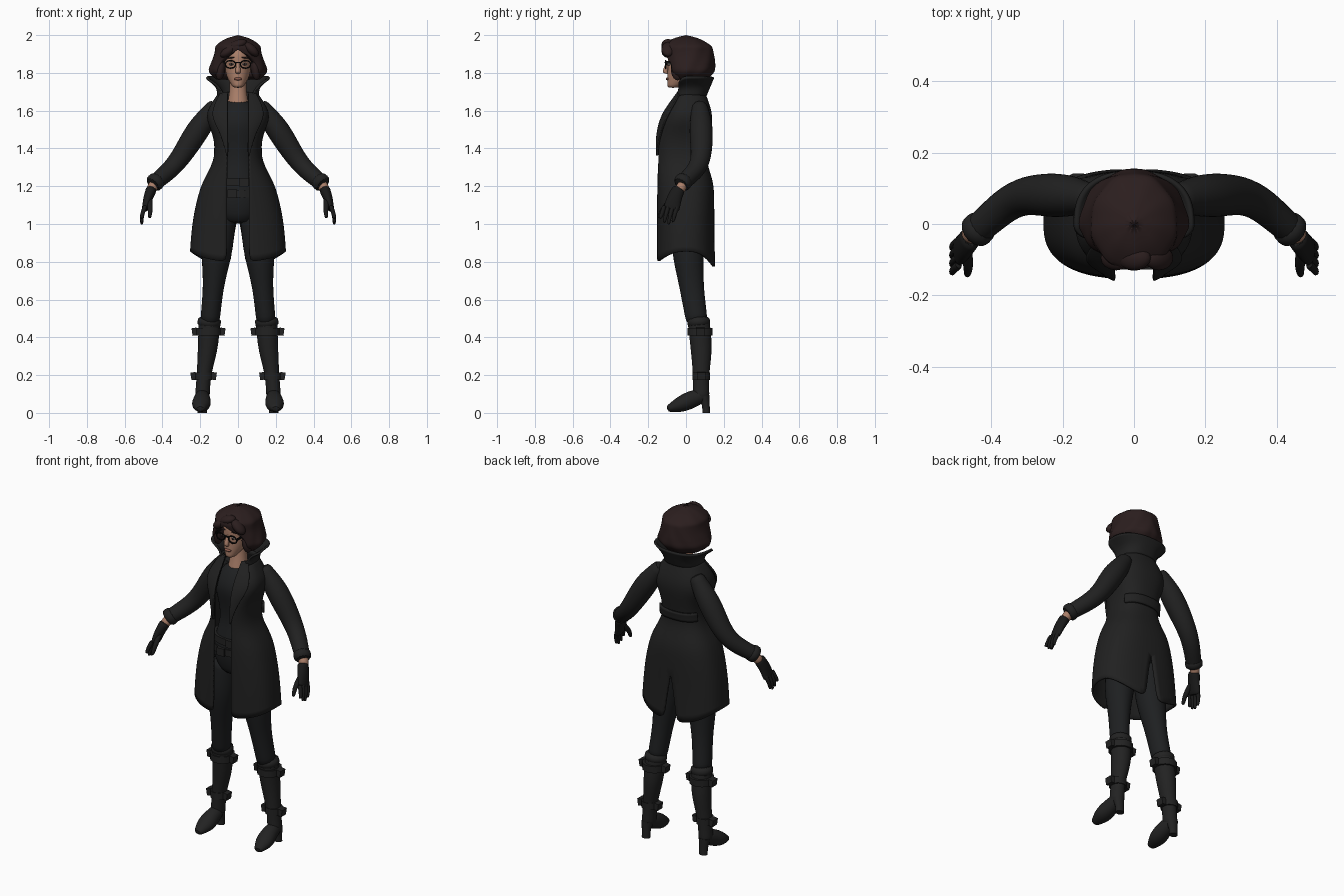
import bpy, bmesh
from math import sin, cos, asin, pi, radians
from mathutils import Vector, Matrix, Euler

if "Cube" in bpy.data.objects:
    bpy.data.objects.remove(bpy.data.objects["Cube"])


def material(name, *color):
    mat = bpy.data.materials.new(name)
    mat.use_nodes = True
    mat.diffuse_color = (*color, 1)
    shader = mat.node_tree.nodes["Principled BSDF"]
    shader.inputs["Base Color"].default_value = (*color, 1)
    shader.inputs["Roughness"].default_value = .8
    return mat


COAT = material("coat black", .015, .015, .015)
CLOTH = material("charcoal cloth", .013, .014, .015)
LEATHER = material("boot leather", .016, .016, .016)
GLOVE = material("glove black", .01, .01, .01)
HAIR = material("dark brown hair", .024, .013, .013)
SKIN = material("skin", .4, .21, .14)
LIPS = material("lips", .25, .1, .07)
FRAME = material("glasses black", .004, .004, .004)
WHITE = material("eye white", .45, .4, .37)


def along(keys, t):
    """Smooth curve through evenly spaced numbers or vectors."""
    if len(keys) == 1:
        return keys[0]
    last = len(keys) - 1
    i = min(int(t * last), last - 1)
    f = t * last - i
    a, b = keys[i], keys[i + 1]
    before = keys[i - 1] if i > 0 else 2 * a - b
    after = keys[i + 2] if i + 2 <= last else 2 * b - a
    bend = 2 * before - 5 * a + 4 * b - after
    twist = 3 * (a - b) + after - before
    return a + (b - before) * (f / 2) + bend * (f * f / 2) + twist * (f ** 3 / 2)


def finish(bm, name, mat, mirror=False, subsurf=0, thick=0):
    """Turn a bmesh into a smooth object with optional modifiers."""
    mesh = bpy.data.meshes.new(name)
    bm.to_mesh(mesh)
    bm.free()
    mesh.materials.append(mat)
    ob = bpy.data.objects.new(name, mesh)
    bpy.context.collection.objects.link(ob)
    bpy.ops.object.select_all(action='DESELECT')
    ob.select_set(True)
    bpy.context.view_layer.objects.active = ob
    bpy.ops.object.shade_smooth_by_angle(angle=radians(50))
    if mirror:
        ob.modifiers.new("Mirror", 'MIRROR').merge_threshold = .0005
    if subsurf:
        smooth = ob.modifiers.new("Subdivision", 'SUBSURF')
        smooth.levels = smooth.render_levels = subsurf
    if thick:
        ob.modifiers.new("Solidify", 'SOLIDIFY').thickness = thick


def tube(name, mat, path, width, depth=None, ref='X', level=False, mirror=False, sides=14, steps=12, subsurf=1):
    """Capped loft along a path; width is the radius along ref, depth the radius across it."""
    bm = bmesh.new()
    path = [Vector(p) for p in path]
    centres = [along(path, i / steps) for i in range(steps + 1)]
    axis = Vector((ref == 'X', ref == 'Y', 0))
    rings = []
    for i, centre in enumerate(centres):
        ahead = (centres[min(i + 1, steps)] - centres[max(i - 1, 0)]).normalized()
        if level:
            ahead = Vector((0, 0, 1))
        u = (axis - ahead * axis.dot(ahead)).normalized()
        v = ahead.cross(u) * along(depth or width, i / steps)
        u = u * along(width, i / steps)
        turns = [2 * pi * k / sides for k in range(sides)]
        rings.append([bm.verts.new(centre + u * cos(a) + v * sin(a)) for a in turns])
    for r, s in zip(rings, rings[1:]):
        for k in range(sides):
            n = (k + 1) % sides
            bm.faces.new((r[k], r[n], s[n], s[k]))
    bm.faces.new(rings[0])
    bm.faces.new(rings[-1])
    bmesh.ops.recalc_face_normals(bm, faces=bm.faces)
    finish(bm, name, mat, mirror, subsurf)


def shell(name, mat, shape, thick, opening=(0,), begin=0, stop=(1,), rows=(0, 1), puff=0,
          power=.8, lift=None, dome=False, wave=0, cols=18, steps=16):
    """Open garment wall around z, from the front opening to stop, a share of the way to the back."""
    bm = bmesh.new()
    grid = []
    for i in range(steps + 1):
        s = i / steps
        t = rows[0] + (rows[1] - rows[0]) * s
        rounding = min(1, t * 4) ** .5 if dome else 1
        w, front, back = (along(shape[k], t) * rounding + puff for k in ("width", "front", "back"))
        w = max(w, .001)
        gap = min(1, max(0, along(opening, s)) / w)
        a0 = max(asin(gap ** (1 / power)), begin * pi)
        a1 = min(1, along(stop, s)) * pi
        line = []
        for k in range(cols + 1):
            a = a0 + (a1 - a0) * k / cols
            c = cos(a)
            curl = 1 + wave * sin(a * 9 + i / 2)
            x = max(0, sin(a)) ** power * w * curl
            y = abs(c) ** power * (-front if c > 0 else back) * curl
            z = shape["top"] + (shape["bottom"] - shape["top"]) * t
            line.append(bm.verts.new((x, y, z + (lift(t, c) if lift else 0))))
        grid.append(line)
    for r, s in zip(grid, grid[1:]):
        for k in range(cols):
            bm.faces.new((r[k], s[k], s[k + 1], r[k + 1]))
    finish(bm, name, mat, mirror=True, subsurf=1, thick=thick)


def solid(name, mat, at, size, tilt=0, box=False, mirror=False):
    """Ellipsoid or box, tilted about the front axis."""
    bm = bmesh.new()
    place = Matrix.LocRotScale(Vector(at), Euler((0, tilt, 0)), Vector(size))
    if box:
        bmesh.ops.create_cube(bm, size=1, matrix=place)
    else:
        bmesh.ops.create_uvsphere(bm, u_segments=16, v_segments=10, radius=.5, matrix=place)
    finish(bm, name, mat, mirror)


# Long open coat with a curved hem and a back vent
coat_shape = dict(top=1.7, bottom=.855,
                  width=(.1, .17, .13, .13, .19, .225, .245, .255),
                  front=(.04, .12) + (.155,) * 6,
                  back=(.1, .14, .125, .11, .145, .15, .15, .155))
shell("coat", COAT, coat_shape, thick=.012, opening=(.06,), stop=(1, 1, 1, 1, .965),
      lift=lambda t, c: -(.07 - .015 * c) * c * c * t ** 8)

# Lapels, half belt at the back and raised collar
shell("lapels", COAT, coat_shape, thick=.01, opening=(.055,), stop=(.3, .25, .2, .12),
      rows=(0, .4), puff=.01, cols=6)
shell("back_belt", COAT, coat_shape, thick=.012, begin=.65, rows=(.34, .4), puff=.014, steps=2)
collar_shape = dict(top=1.775, bottom=1.68, width=(.17, .12, .11), front=(.06,), back=(.15, .13, .11))
shell("collar", COAT, collar_shape, thick=.012, opening=(.14, .1, .07), steps=6,
      lift=lambda t, c: -.04 * (1 - t) * max(0, c))

# Sleeves, cuffs and bare wrists
tube("sleeves", COAT, [(.11, .07, 1.64), (.21, .08, 1.5), (.33, .07, 1.32), (.455, -.03, 1.205)],
     width=(.04, .063, .052, .042), ref='Y', mirror=True)
tube("sleeve_cuffs", COAT, [(.42, 0, 1.24), (.455, -.03, 1.205)],
     width=(.05,), ref='Y', mirror=True, steps=2)
tube("wrists", SKIN, [(.44, -.01, 1.22), (.465, -.04, 1.17)], width=(.028,), ref='Y', mirror=True, steps=2)

# Gloves: palm, four fingers and thumb
tube("glove_palms", GLOVE, [(.456, -.035, 1.19), (.475, -.06, 1.14), (.495, -.08, 1.07)],
     width=(.034, .04, .045), depth=(.03, .026, .016), ref='Y', mirror=True, steps=6)
for finger in range(4):
    y = -.045 - finger * .023
    tip = 1.02 - .025 * sin(finger + .5)
    tube(f"glove_finger_{finger}", GLOVE, [(.49, y, 1.1), (.507, y - .015, 1.05), (.51, y - .025, tip)],
         width=(.013, .012, .008), ref='Y', mirror=True, sides=8, steps=5)
tube("glove_thumbs", GLOVE, [(.47, -.065, 1.14), (.465, -.12, 1.08), (.468, -.145, 1.03)],
     width=(.018, .015, .009), ref='Y', mirror=True, sides=8, steps=5)

# Shirt running into the hips, belts with buckles, trousers
tube("shirt_and_hips", CLOTH, [(0, 0, 1.66), (0, 0, 1)], level=True, sides=20,
     width=(.06, .13, .115, .1, .13, .15, .08), depth=(.05, .115, .1, .09, .11, .11, .08))
for side, z in (("upper", 1.22), ("lower", 1.16)):
    tube(side + "_belt", LEATHER, [(0, 0, z - .02), (0, 0, z + .02)], width=(.143,), depth=(.118,),
         level=True, sides=24, steps=1, subsurf=0)
    solid(side + "_belt_buckle", LEATHER, at=(z - 1.19, -.12, z), size=(.05, .015, .045), box=True)
tube("trouser_legs", CLOTH, [(.08, .01, 1.07), (.11, .01, .87), (.13, .03, .67), (.15, .06, .47)],
     width=(.075, .083, .058, .052), depth=(.085, .086, .067, .058), mirror=True)

# Heeled boots with folded tops
tube("boot_shafts", LEATHER, [(.15, .065, .5), (.16, .08, .35), (.18, .08, .2), (.19, .08, .07)],
     width=(.06, .054, .04, .04), depth=(.06, .058, .045, .045), mirror=True)
tube("boot_cuffs", LEATHER, [(.15, .065, .51), (.155, .07, .45)],
     width=(.064,), depth=(.063,), mirror=True, steps=2)
tube("boot_feet", LEATHER, [(.19, .11, .1), (.19, .04, .075), (.195, -.03, .045), (.2, -.1, .02)],
     width=(.03, .044, .05, .022), depth=(.03, .046, .042, .016), mirror=True)
tube("boot_heels", LEATHER, [(.19, .095, .09), (.19, .105, .04), (.19, .107, 0)],
     width=(.034, .026, .025), depth=(.03, .021, .021), mirror=True, steps=4, subsurf=0)

# Buckled straps around calf and ankle
for part, x, y, z, r in (("calf", .156, .075, .43, .068), ("ankle", .182, .08, .195, .048)):
    tube(part + "_straps", LEATHER, [(x, y, z - .02), (x, y, z + .02)], width=(r,),
         mirror=True, steps=1, subsurf=0)
    for side, sign in (("outer", 1), ("inner", -1)):
        solid(f"{part}_{side}_buckles", LEATHER, at=(x + sign * (r + .006), y, z),
              size=(.027, .045, .04), tilt=sign * .15, box=True, mirror=True)

# Neck, head and face
tube("neck", SKIN, [(0, 0, 1.63), (0, .02, 1.8)], width=(.058, .046, .046), level=True)
tube("head", SKIN, [(0, -.07, 1.72), (0, -.02, 1.78), (0, 0, 1.85), (0, 0, 1.91), (0, 0, 1.97)],
     width=(.025, .06, .073, .07, .03), depth=(.03, .08, .097, .09, .04), level=True, sides=18)
tube("nose", SKIN, [(0, -.095, 1.86), (0, -.11, 1.81), (0, -.1, 1.795)],
     width=(.008, .014, .01), level=True, steps=6)
solid("lips", LIPS, at=(0, -.097, 1.768), size=(.045, .02, .015))
solid("eyes", WHITE, at=(.035, -.09, 1.846), size=(.026, .02, .013), mirror=True)
solid("irises", HAIR, at=(.035, -.1, 1.846), size=(.011, .008, .012), mirror=True)
solid("eyebrows", HAIR, at=(.036, -.086, 1.88), size=(.04, .02, .007), tilt=.1, mirror=True)

# Glasses: round rims, bridge and side arms
turns = [pi * k / 6 for k in range(13)]
tube("glasses_rims", FRAME, [(.04 + .027 * cos(a), -.108, 1.845 + .02 * sin(a)) for a in turns],
     width=(.004,), ref='Y', mirror=True, sides=6, steps=24, subsurf=0)
solid("glasses_bridge", FRAME, at=(0, -.11, 1.855), size=(.03, .009, .007), box=True)
solid("glasses_arms", FRAME, at=(.073, -.066, 1.856), size=(.007, .09, .012), box=True, mirror=True)

# Wavy bob with a swept fringe and locks beside the face
hair_shape = dict(top=2, bottom=1.765,
                  width=(.11, .12, .123, .132, .145, .153, .115),
                  front=(.12, .13, .13, .12, .11, .1, .07),
                  back=(.12, .135, .145, .15, .153, .15, .115))
shell("hair", HAIR, hair_shape, thick=.04, opening=(0, 0, 0, .07, .1, .11, .09),
      power=1, dome=True, wave=.018, cols=24)
for lock, x, z, tilt in (("right", -.05, 1.915, -.6), ("middle", 0, 1.95, -.35), ("left", .07, 1.925, .75)):
    solid(lock + "_fringe_lock", HAIR, at=(x, -.095, z), size=(.1, .07, .05), tilt=tilt)
solid("side_locks", HAIR, at=(.092, -.045, 1.82), size=(.05, .07, .12), tilt=-.15, mirror=True)
